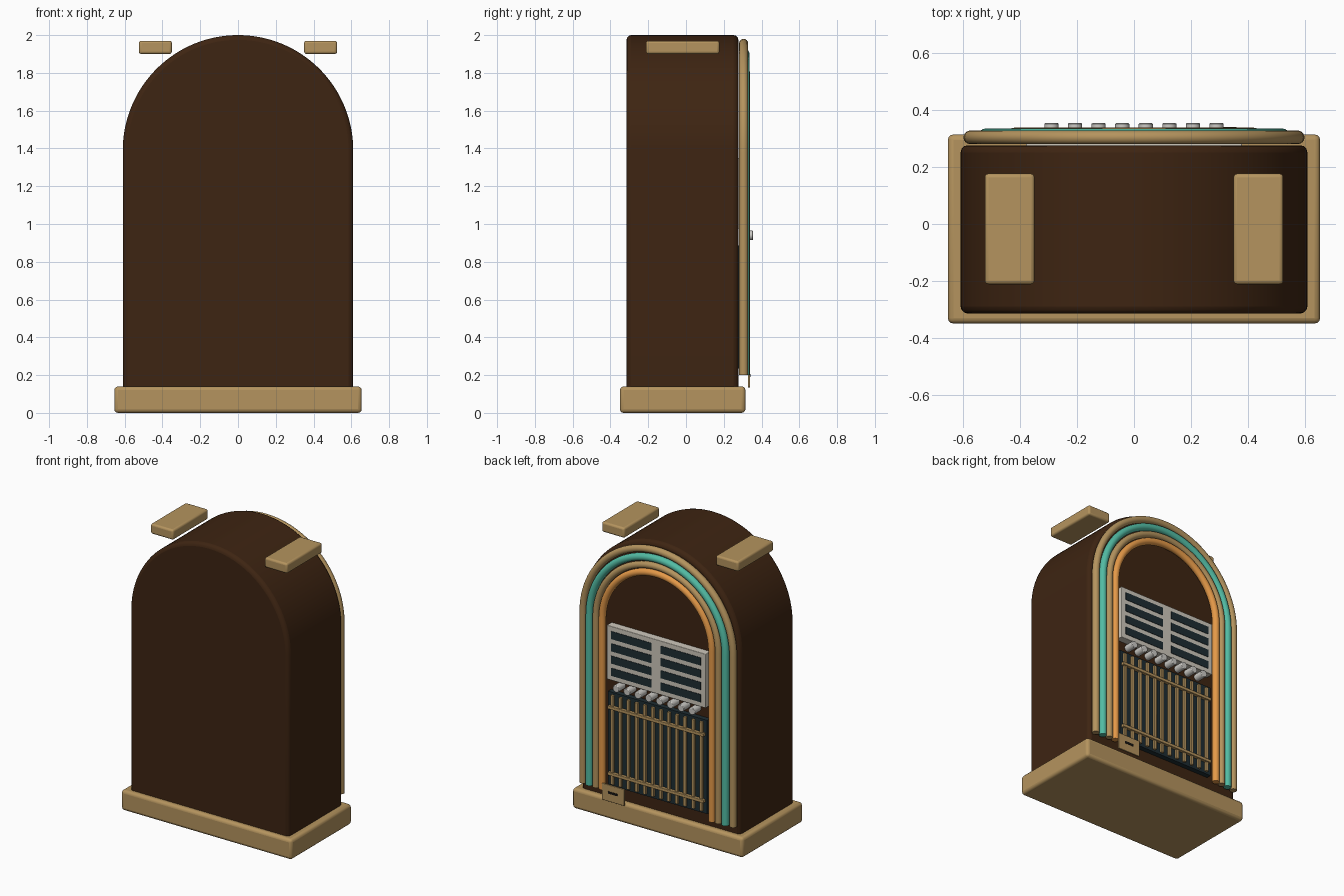
import bpy, bmesh, math
from mathutils import Vector

if "Cube" in bpy.data.objects:
    bpy.data.objects.remove(bpy.data.objects["Cube"])


def material(name, rgb):
    m = bpy.data.materials.new(name)
    m.diffuse_color = (*rgb, 1)
    m.use_nodes = True
    m.node_tree.nodes["Principled BSDF"].inputs["Base Color"].default_value = m.diffuse_color
    return m


BROWN = material("dark walnut", (0.048, 0.018, 0.006))
TAN = material("warm brass", (0.46, 0.295, 0.112))
TEAL = material("teal glow", (0.085, 0.50, 0.37))
ORANGE = material("amber glow", (0.78, 0.32, 0.065))
IVORY = material("ivory", (0.62, 0.58, 0.50))
SILVER = material("silver", (0.60, 0.59, 0.56))
DARK = material("dark slate", (0.013, 0.026, 0.032))
BLACK = material("black", (0.008, 0.007, 0.006))


def finish(bm, name, mat, bevel=0, segments=3):
    bmesh.ops.recalc_face_normals(bm, faces=bm.faces[:])
    me = bpy.data.meshes.new(name)
    bm.to_mesh(me)
    bm.free()
    ob = bpy.data.objects.new(name, me)
    bpy.context.collection.objects.link(ob)
    me.materials.append(mat)
    if bevel:
        b = ob.modifiers.new("bevel", 'BEVEL')
        b.width, b.segments = bevel, segments
        b.limit_method, b.angle_limit = 'ANGLE', math.radians(40)
    bpy.ops.object.select_all(action='DESELECT')
    bpy.context.view_layer.objects.active = ob
    ob.select_set(True)
    bpy.ops.object.shade_smooth_by_angle(angle=math.radians(35))
    return ob


def box(name, mat, x, y, z, bevel=0):
    """Box from three (min, max) ranges."""
    bm = bmesh.new()
    bmesh.ops.create_cube(bm, size=1)
    for v in bm.verts:
        v.co = Vector([(r[0] + r[1]) / 2 + c * (r[1] - r[0])
                       for r, c in zip((x, y, z), v.co)])
    return finish(bm, name, mat, bevel)


def arch_path(radius, bottom, spring, steps):
    """Points of a round-topped arch as (x, z, outward angle)."""
    pts = [(radius, bottom, 0.0)]
    for i in range(steps + 1):
        a = math.pi * i / steps
        pts.append((radius * math.cos(a), spring + radius * math.sin(a), a))
    pts.append((-radius, bottom, math.pi))
    return pts


def arch_tube(name, mat, radius, y, thick, sides=16):
    bm = bmesh.new()
    rings = []
    for x, z, a in arch_path(radius, 0.2, 1.38, 48):
        ring = []
        for k in range(sides):
            t = 2 * math.pi * k / sides
            out = thick * math.cos(t)
            ring.append(bm.verts.new((x + out * math.cos(a), y + thick * math.sin(t),
                                      z + out * math.sin(a))))
        rings.append(ring)
    for r, s in zip(rings, rings[1:]):
        for k in range(sides):
            n = (k + 1) % sides
            bm.faces.new((r[k], r[n], s[n], s[k]))
    bm.faces.new(rings[0])
    bm.faces.new(rings[-1])
    return finish(bm, name, mat)


# Round-topped cabinet
bm = bmesh.new()
outline = [bm.verts.new((x, -0.315, z)) for x, z, a in arch_path(0.61, 0.1, 1.39, 64)]
face = bm.faces.new(outline)
ext = bmesh.ops.extrude_face_region(bm, geom=[face])
bmesh.ops.translate(bm, vec=(0, 0.592, 0),
                    verts=[g for g in ext["geom"] if isinstance(g, bmesh.types.BMVert)])
finish(bm, "cabinet", BROWN, 0.025)

# Plinth and the pair of raised top pads
box("plinth", TAN, (-0.655, 0.655), (-0.35, 0.315), (0, 0.14), 0.02)
for s, side in ((-1, "left"), (1, "right")):
    box(side + "_top_pad", TAN, sorted((s * 0.35, s * 0.525)), (-0.212, 0.177),
        (1.9, 1.97), 0.013)

# Four nested arch tubes
for name, mat, radius, y, thick in (
        ("outer_trim_tube", TAN, 0.576, 0.305, 0.024),
        ("teal_light_tube", TEAL, 0.522, 0.311, 0.025),
        ("inner_trim_tube", TAN, 0.470, 0.313, 0.023),
        ("amber_light_tube", ORANGE, 0.421, 0.315, 0.024)):
    arch_tube(name, mat, radius, y, thick)

# Title display with two columns of four slots
box("title_display", IVORY, (-0.38, 0.38), (0.27, 0.328), (0.975, 1.35), 0.004)
for col in (-1, 1):
    for row in range(4):
        z = 1.035 + row * 0.085
        box("title_slot", DARK, (col * 0.19 - 0.155, col * 0.19 + 0.155),
            (0.324, 0.331), (z - 0.027, z + 0.027))

# Row of selector buttons
for i in range(8):
    bm = bmesh.new()
    bmesh.ops.create_cone(bm, cap_ends=True, segments=20, radius1=0.025,
                          radius2=0.025, depth=0.075)
    for v in bm.verts:
        x, y, z = v.co
        v.co = (x - 0.2905 + i * 0.083, 0.3175 + z, 0.94 + y)
    finish(bm, "selector_button", SILVER, 0.004, 2)

# Speaker grille: dark cloth, upright bars and two cross rails
box("speaker_cloth", DARK, (-0.38, 0.38), (0.27, 0.312), (0.235, 0.885))
for i in range(12):
    x = -0.341 + i * 0.062
    box("grille_bar", TAN, (x - 0.011, x + 0.011), (0.308, 0.327), (0.25, 0.87), 0.003)
for z in (0.325, 0.785):
    box("grille_rail", TAN, (-0.368, 0.368), (0.312, 0.335), (z - 0.011, z + 0.011), 0.003)

# Coin plate with its slot
box("coin_plate", TAN, (0.238, 0.41), (0.328, 0.339), (0.135, 0.25), 0.003)
box("coin_slot", BLACK, (0.29, 0.36), (0.336, 0.341), (0.19, 0.206))
